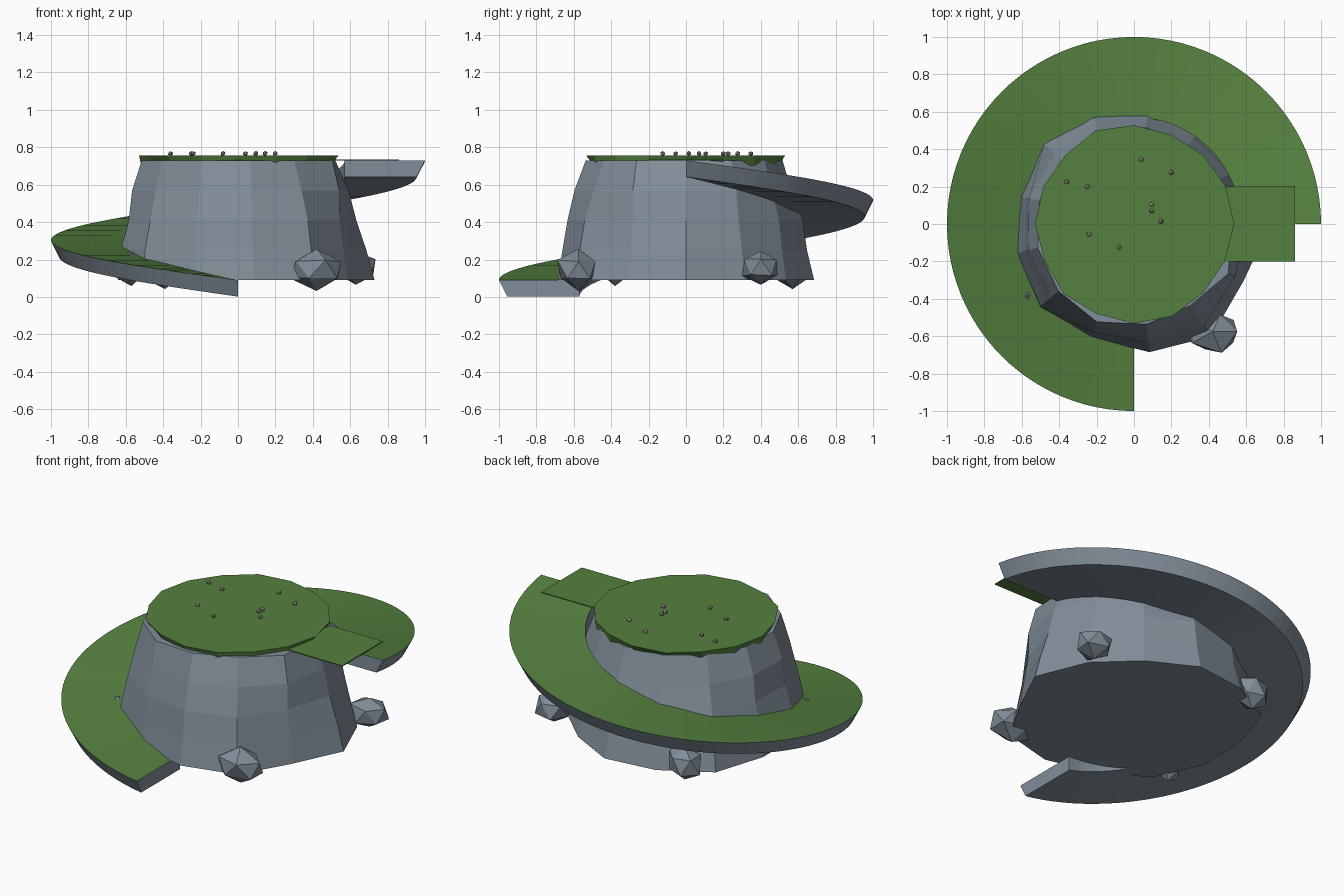
import bpy, bmesh, math, random
from mathutils import Vector

random.seed(4)
cube = bpy.data.objects.get("Cube")
if cube:
    bpy.data.objects.remove(cube, do_unlink=True)


def material(name, colour):
    m = bpy.data.materials.new(name)
    m.use_nodes = True
    m.diffuse_color = (*colour, 1)
    m.node_tree.nodes["Principled BSDF"].inputs["Base Color"].default_value = (*colour, 1)
    return m


stone = material("blue grey stone", (0.22, 0.27, 0.32))
grass = material("grass green", (0.09, 0.22, 0.05))
pebble_mat = material("pebble beige", (0.36, 0.30, 0.27))


def finish(name, bm, *mats):
    bmesh.ops.recalc_face_normals(bm, faces=bm.faces)
    mesh = bpy.data.meshes.new(name)
    bm.to_mesh(mesh)
    bm.free()
    obj = bpy.data.objects.new(name, mesh)
    bpy.context.collection.objects.link(obj)
    for m in mats:
        mesh.materials.append(m)
    return obj


def polar(r, angle, z):
    return Vector((r * math.cos(angle), r * math.sin(angle), z))


def loft(rings):
    """Closed rings of points joined by quads, with both ends capped."""
    bm = bmesh.new()
    loops = [[bm.verts.new(p) for p in ring] for ring in rings]
    n = len(loops[0])
    for a, b in zip(loops, loops[1:]):
        for i in range(n):
            j = (i + 1) % n
            bm.faces.new((a[i], a[j], b[j], b[i]))
    bm.faces.new(loops[0])
    bm.faces.new(loops[-1])
    return bm


# Cliff: irregular tapered drum with four bands of facets
base = [.73, .68, .65, .69, .69, .72, .66, .66, .68, .65, .69, .73, .66]
rim = [.52, .52, .51, .52, .52, .51, .52, .53, .54, .56, .54, .53, .57]
rings = []
for level, blend in enumerate((0, .18, .42, .68, 1)):
    ring = []
    for i, (b, t) in enumerate(zip(base, rim)):
        r = b + (t - b) * blend
        if 0 < level < 4:
            r += random.uniform(-.012, .015)
        ring.append(polar(r, math.tau * i / 13, .09 + .16 * level))
    rings.append(ring)
finish("cliff", loft(rings), stone)

# Grass cap with a ragged, drooping edge
sides = 16
top, lip = [], []
for i in range(sides):
    a = math.tau * i / sides
    top.append(polar(random.uniform(.515, .54), a, .755))
    lip.append(polar(random.uniform(.49, .52), a, random.uniform(.70, .735)))
finish("grass_cap", loft([lip, top]), grass)

# Spiral ramp: three quarters of a turn, grass on top and stone below
steps = 72
sections = []
for i in range(steps + 1):
    t = i / steps
    a = -math.pi / 2 - t * math.pi * 1.5
    z = .09 + .64 * t
    sections.append([polar(.57, a, z), polar(1, a, z),
                     polar(.955, a, z - .088), polar(.57, a, z - .088)])
ramp = loft(sections)
bmesh.ops.recalc_face_normals(ramp, faces=ramp.faces)
for f in ramp.faces:
    f.material_index = 1 if f.normal.z > .6 else 0
finish("spiral_ramp", ramp, stone, grass)

# Grass bridge from the ramp end to the cap
bridge = bmesh.new()
bmesh.ops.create_cube(bridge, size=1)
for v in bridge.verts:
    v.co = Vector((.675 + v.co.x * .37, v.co.y * .4, .733 + v.co.z * .006))
finish("grass_bridge", bridge, grass)


def rock(name, centre, size, mat, jitter=.12):
    bm = bmesh.new()
    bmesh.ops.create_icosphere(bm, subdivisions=1, radius=1)
    for v in bm.verts:
        p = v.co * random.uniform(1 - jitter, 1 + jitter)
        v.co = Vector(c + q * s for c, q, s in zip(centre, p, size))
    return finish(name, bm, mat)


# Boulders around the foot of the cliff
rock("boulder_front_left", (.42, -.575, .145), (.16, .12, .105), stone)
rock("boulder_front_right", (-.57, -.38, .15), (.08, .08, .095), stone)
rock("boulder_back_left", (.63, .4, .16), (.12, .105, .095), stone)
rock("boulder_back_right", (-.39, .57, .15), (.11, .1, .11), stone)

# Pebbles scattered on the grass
spots = [(-.36, .225), (-.25, .2), (.04, .345), (.2, .275), (.095, .105),
         (.095, .07), (.145, .015), (-.24, -.055), (-.08, -.125)]
for i, (x, y) in enumerate(spots):
    rock(f"pebble_{i + 1}", (x, y, .767), (.014, .014, .013), pebble_mat)
